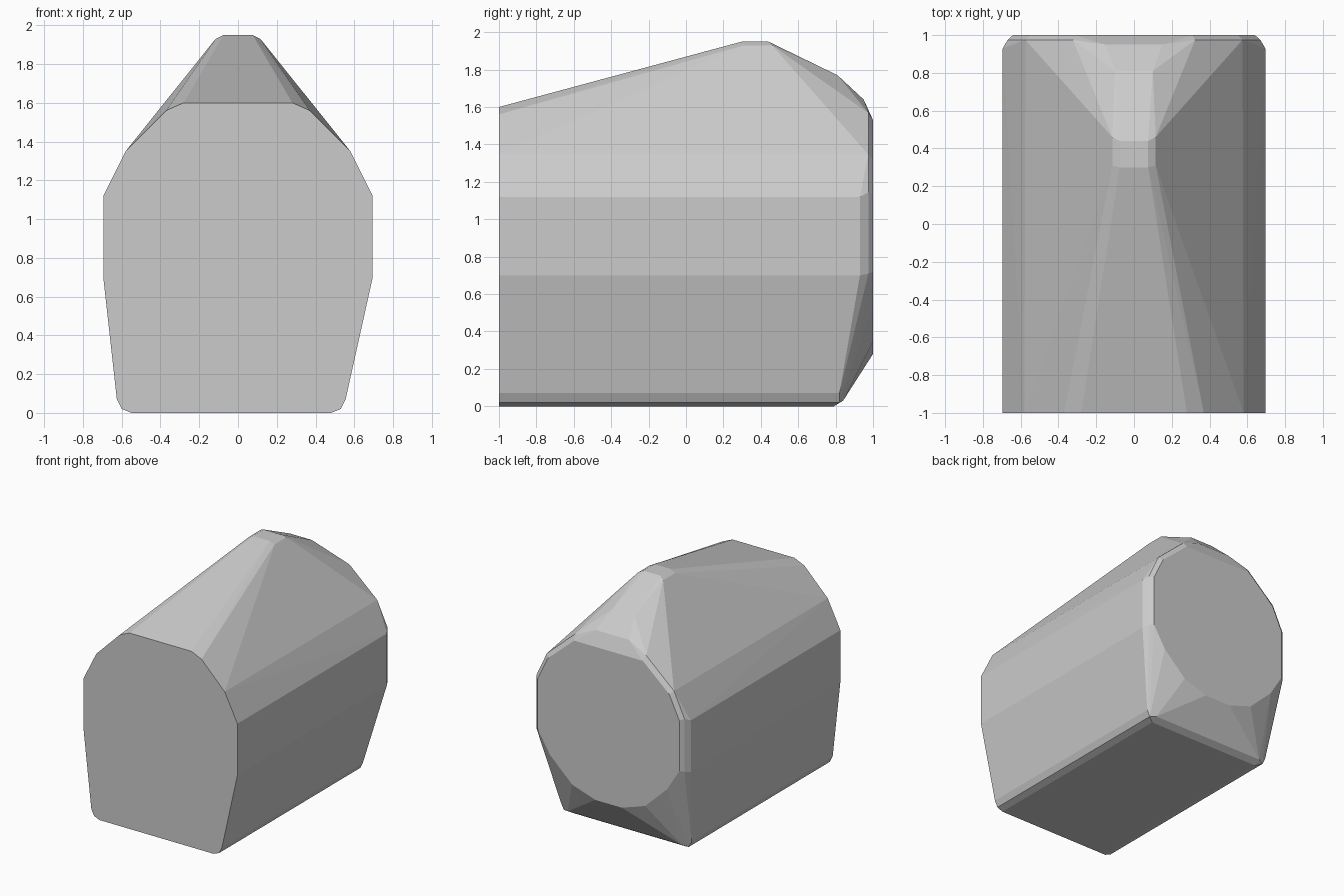
import bpy, bmesh, math

if "Cube" in bpy.data.objects:
    bpy.data.objects.remove(bpy.data.objects["Cube"])

def mirrored(half, y):
    """Half section (x, z) reflected across x = 0 at depth y."""
    return [(s * x, y, z) for x, z in half for s in (1, -1)]

pts = []

# Flat front face: upper outline
pts += mirrored([(0.695, 0.70), (0.695, 1.12), (0.58, 1.35),
                 (0.37, 1.56), (0.28, 1.60)], -1)

# Foot, slightly offset to the left, running front to back with rounded edges
for half, z, back in [(0.515, 0.0, 0.79), (0.565, 0.02, 0.82), (0.59, 0.07, 0.82)]:
    for s in (1, -1):
        for y in (-1, back):
            pts.append((s * half - 0.035, y, z))
pts += [(0.48, 0.84, 0.03), (-0.55, 0.84, 0.03)]

# Rear ends of the side walls
pts += mirrored([(0.695, 0.70), (0.695, 1.12)], 0.93)
pts += mirrored([(0.59, 1.31)], 0.95)

# Top ridge and the slope down to the back
for y0, y1, x, z in [(0.30, 0.44, 0.075, 1.95), (0.31, 0.46, 0.115, 1.93)]:
    for y in (y0, y1):
        pts += mirrored([(x, z)], y)
pts += mirrored([(0.10, 1.77)], 0.81)
pts += mirrored([(0.15, 1.64)], 0.95)

# Many-sided back plate with a narrow chamfer
ring = [(0.12, 0.28), (0.33, 0.35), (0.53, 0.54), (0.64, 0.72),
        (0.64, 1.13), (0.55, 1.32), (0.31, 1.53)]
pts += mirrored(ring, 1.0)
pts += mirrored([(x * 1.045, 0.9 + (z - 0.9) * 1.06) for x, z in ring], 0.975)

# Skin everything with one faceted convex body
bm = bmesh.new()
for p in pts:
    bm.verts.new(p)
res = bmesh.ops.convex_hull(bm, input=bm.verts[:])
loose = [v for v in bm.verts if not v.link_faces]
bmesh.ops.delete(bm, geom=loose, context='VERTS')
bmesh.ops.dissolve_limit(bm, angle_limit=math.radians(1), verts=bm.verts[:], edges=bm.edges[:])
bmesh.ops.recalc_face_normals(bm, faces=bm.faces[:])
mesh = bpy.data.meshes.new("faceted_body")
bm.to_mesh(mesh)
bm.free()
body = bpy.data.objects.new("faceted_body", mesh)
bpy.context.collection.objects.link(body)
